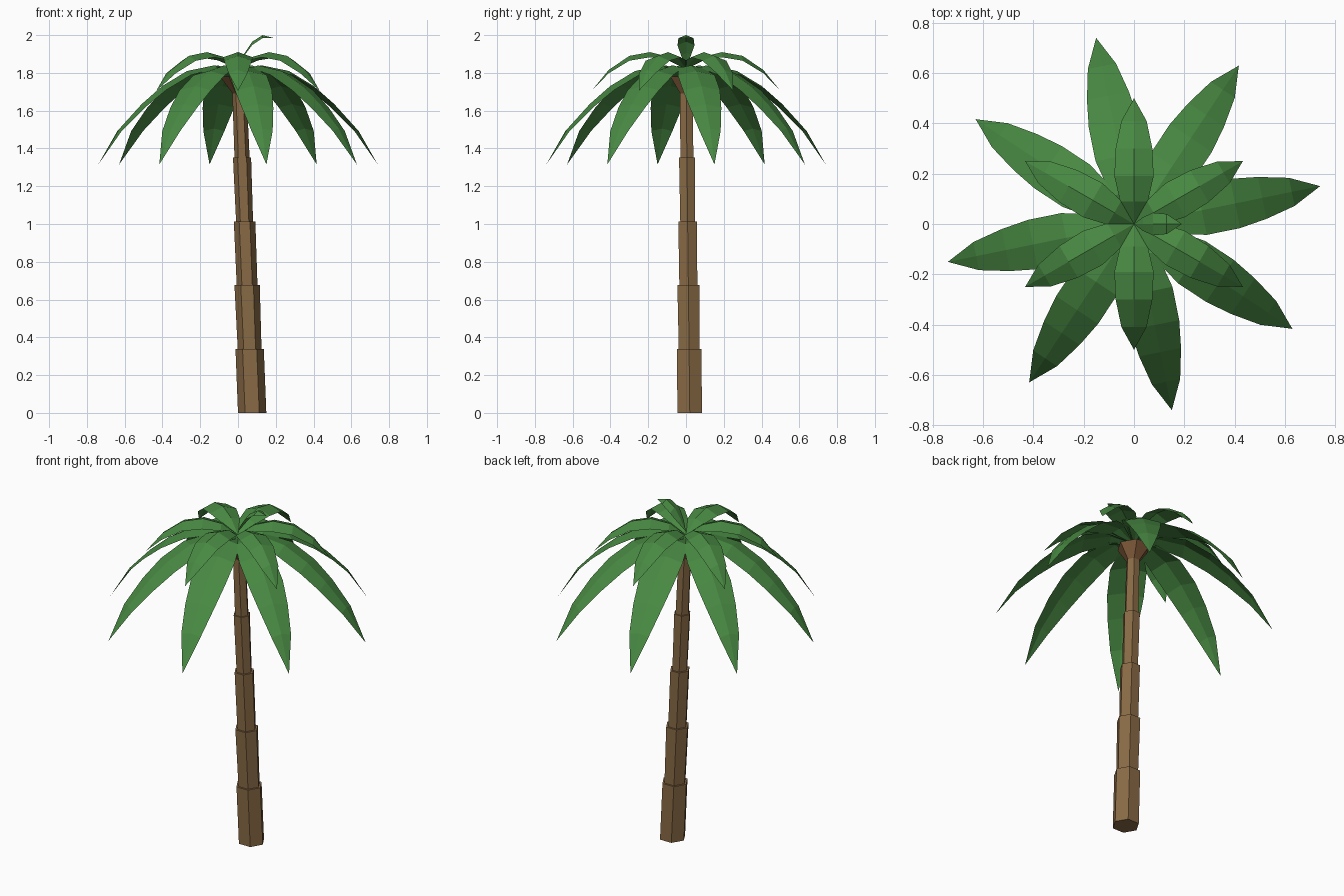
import bpy, bmesh, math
from mathutils import Vector

if "Cube" in bpy.data.objects:
    bpy.data.objects.remove(bpy.data.objects["Cube"])


def material(name, rgb):
    m = bpy.data.materials.new(name)
    m.diffuse_color = (*rgb, 1)
    m.use_nodes = True
    m.node_tree.nodes["Principled BSDF"].inputs["Base Color"].default_value = m.diffuse_color
    return m


BARK = material("bark brown", (0.25, 0.145, 0.06))
HUSK = material("husk brown", (0.20, 0.095, 0.04))
LEAF = material("leaf green", (0.065, 0.25, 0.055))


def finish(name, bm, mat):
    me = bpy.data.meshes.new(name)
    bm.to_mesh(me)
    bm.free()
    me.materials.append(mat)
    ob = bpy.data.objects.new(name, me)
    bpy.context.collection.objects.link(ob)
    return ob


def frustum(name, c0, r0, c1, r1, mat):
    """Closed six-sided section between two horizontal rings."""
    bm = bmesh.new()
    rings = []
    for c, r in ((c0, r0), (c1, r1)):
        rings.append([bm.verts.new(Vector(c) + Vector((r * math.cos(a), r * math.sin(a), 0)))
                      for a in (i * math.pi / 3 for i in range(6))])
    low, high = rings
    for i in range(6):
        j = (i + 1) % 6
        bm.faces.new((low[i], low[j], high[j], high[i]))
    bm.faces.new(low[::-1])
    bm.faces.new(high)
    finish(name, bm, mat)


def frond(name, angle, path, fold):
    """Folded leaf: path rows are (distance out, height, half width)."""
    bm = bmesh.new()
    ca, sa = math.cos(angle), math.sin(angle)

    def vert(r, side, z):
        return bm.verts.new((r * ca - side * sa, r * sa + side * ca, z))

    base = vert(path[0][0], 0, path[0][1])
    rows = [(vert(r, -w, z - fold * w), vert(r, 0, z), vert(r, w, z - fold * w))
            for r, z, w in path[1:-1]]
    tip = vert(path[-1][0], 0, path[-1][1])
    for k in (0, 1):
        bm.faces.new((base, rows[0][k], rows[0][k + 1]))
        for a, b in zip(rows, rows[1:]):
            bm.faces.new((a[k], b[k], b[k + 1], a[k + 1]))
        bm.faces.new((rows[-1][k], tip, rows[-1][k + 1]))
    finish(name, bm, LEAF)


# Leaning trunk of five stepped sections
H = 1.69
radii = [(0.075, 0.075), (0.063, 0.067), (0.055, 0.057), (0.045, 0.048), (0.04, 0.038)]


def axis(z):
    return (0.075 - 0.067 * z / H, 0.02 - 0.019 * z / H, z)


for i, (r0, r1) in enumerate(radii):
    frustum(f"trunk_section_{i + 1}", axis(i * H / 5), r0, axis((i + 1) * H / 5), r1, BARK)

# Flared husk under the leaves
frustum("crown_husk", axis(H), 0.036, (0, 0, 1.78), 0.095, HUSK)

# Lower ring of long drooping leaves
lower = [(0, 1.80, 0), (0.127, 1.84, 0.065), (0.275, 1.81, 0.1), (0.41, 1.73, 0.1),
         (0.52, 1.635, 0.085), (0.64, 1.505, 0.057), (0.755, 1.315, 0)]
for i in range(8):
    frond(f"lower_leaf_{i + 1}", math.radians(11.5 + 45 * i), lower, 0.22)

# Upper ring of shorter arched leaves
upper = [(0, 1.82, 0), (0.09, 1.885, 0.055), (0.19, 1.91, 0.078), (0.30, 1.89, 0.073),
         (0.41, 1.815, 0.05), (0.5, 1.705, 0)]
for i in range(6):
    frond(f"upper_leaf_{i + 1}", math.radians(30 + 60 * i), upper, 0.35)

# Young leaf sprouting at the top
sprout = [(0, 1.84, 0), (0.035, 1.905, 0.027), (0.075, 1.965, 0.045),
          (0.13, 2.0, 0.04), (0.19, 1.985, 0)]
frond("top_sprout", 0, sprout, 0.4)
